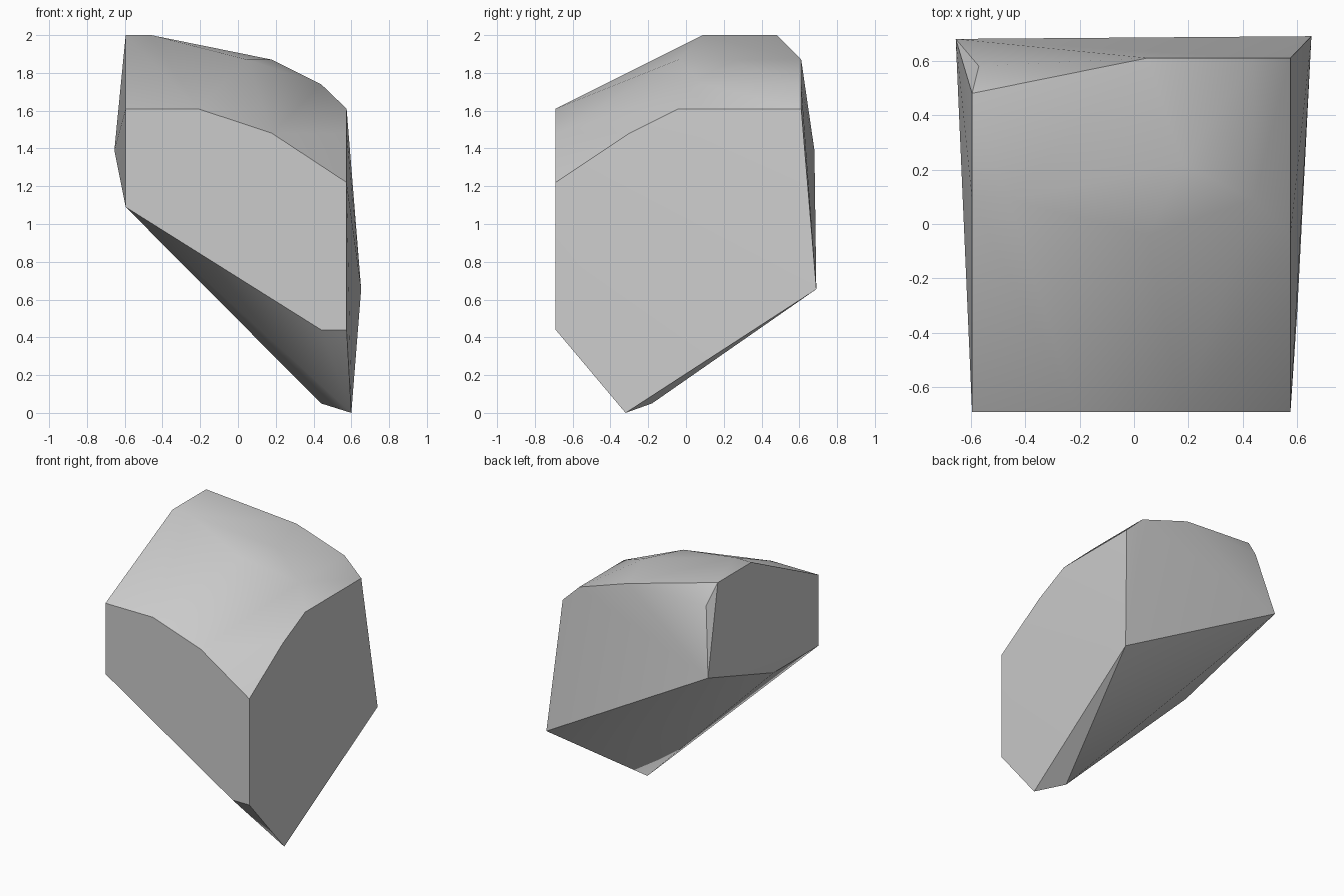
import bpy
import bmesh
import math

# Remove the default cube
cube = bpy.data.objects.get("Cube")
if cube:
    bpy.data.objects.remove(cube, do_unlink=True)

# Plain stone colour
stone = bpy.data.materials.new("stone_grey")
stone.use_nodes = True
colour = (0.6, 0.6, 0.6, 1.0)
stone.diffuse_color = colour
stone.node_tree.nodes["Principled BSDF"].inputs["Base Color"].default_value = colour

LEFT, RIGHT, FRONT, BACK = -0.595, 0.575, -0.69, 0.61

# Flat front: outline as (x, z)
front = [(LEFT, 1.61), (-0.21, 1.61), (0.18, 1.48), (RIGHT, 1.22),
         (RIGHT, 0.44), (0.44, 0.44), (LEFT, 1.09)]
points = [(x, FRONT, z) for x, z in front]

# Rear rim of the top: outline as (x, z)
points += [(x, BACK, z) for x, z in [(0.05, 1.87), (0.44, 1.74), (RIGHT, 1.61)]]

# Upper edge of the right side: (y, z)
points += [(RIGHT, y, z) for y, z in [(-0.3, 1.48), (-0.04, 1.61)]]

# Rounded crown and its chipped rear corner
points += [(LEFT, 0.09, 2), (LEFT, 0.48, 2), (-0.46, 0.09, 2),
           (0.05, -0.04, 1.87), (0.18, 0.22, 1.87), (0.44, 0.09, 1.74),
           (-0.57, 0.58, 1.86)]

# Flared rear corners and slanted underside
points += [(-0.655, 0.68, 1.39), (0.652, 0.69, 0.655), (LEFT, -0.17, 1.09),
           (0.6, -0.32, 0), (0.44, -0.18, 0.05)]

# Wrap the corners into one faceted rock
bm = bmesh.new()
for p in points:
    bm.verts.new(p)
result = bmesh.ops.convex_hull(bm, input=bm.verts)
loose = {g for g in result["geom_interior"] + result["geom_unused"]
         if isinstance(g, bmesh.types.BMVert)}
bmesh.ops.delete(bm, geom=list(loose), context="VERTS")
bmesh.ops.dissolve_limit(bm, angle_limit=math.radians(1),
                         verts=bm.verts, edges=bm.edges)
bmesh.ops.recalc_face_normals(bm, faces=bm.faces)

mesh = bpy.data.meshes.new("rock")
bm.to_mesh(mesh)
bm.free()
mesh.materials.append(stone)
rock = bpy.data.objects.new("rock", mesh)
bpy.context.collection.objects.link(rock)

# Soft crown, crisp rims
bpy.ops.object.select_all(action="DESELECT")
rock.select_set(True)
bpy.context.view_layer.objects.active = rock
bpy.ops.object.shade_smooth_by_angle(angle=math.radians(30))
